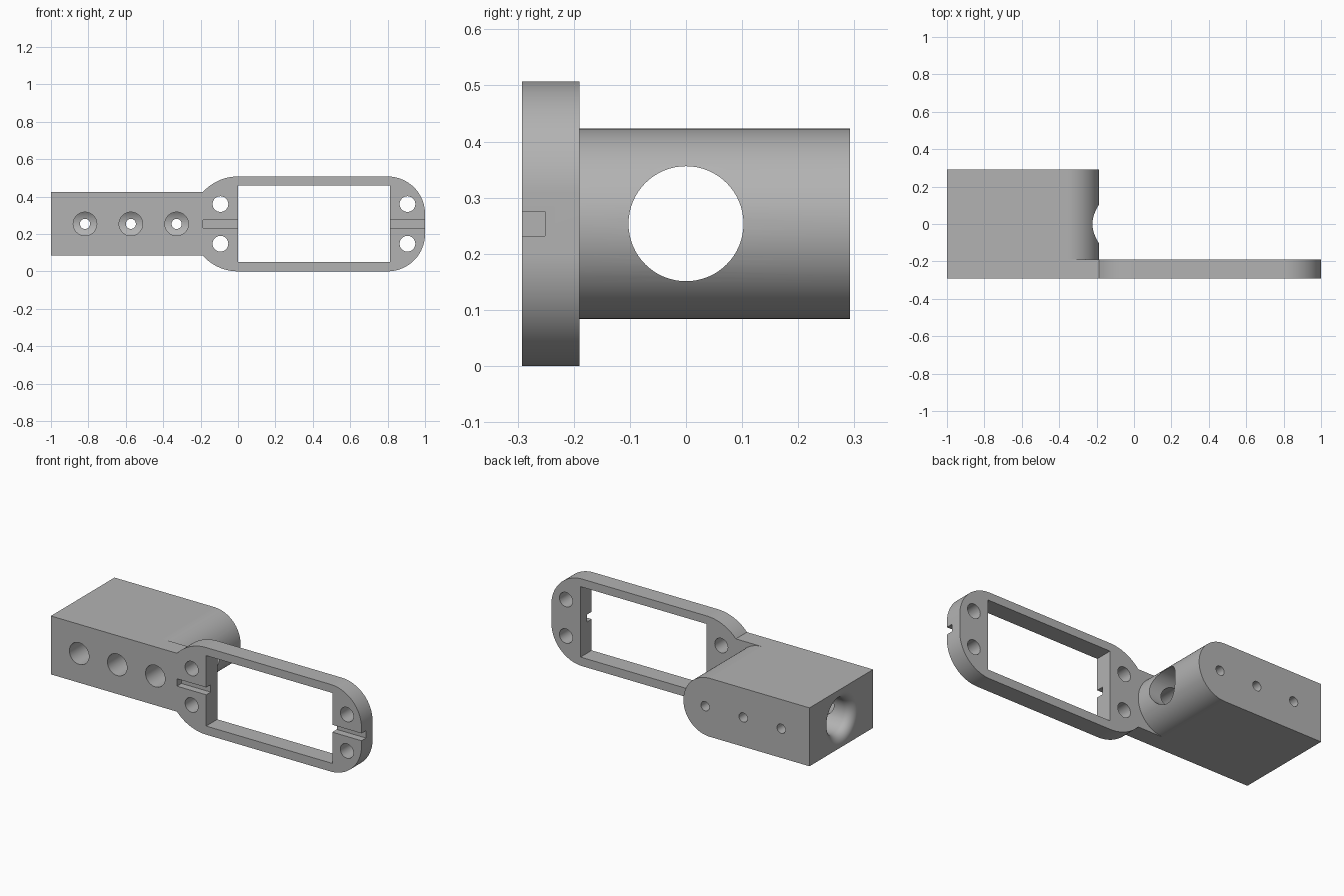
import bpy, bmesh
from math import sin, cos, pi, asin
from mathutils import Matrix, Vector

cube = bpy.data.objects.get("Cube")
if cube:
    bpy.data.objects.remove(cube, do_unlink=True)

grey = bpy.data.materials.new("plain grey")
grey.use_nodes = True
colour = (0.45, 0.45, 0.45, 1)
grey.diffuse_color = colour
grey.node_tree.nodes["Principled BSDF"].inputs["Base Color"].default_value = colour

MID = 0.2535                      # height of the centre line
FRONT, BACK, REAR = -0.2925, 0.2925, -0.19   # block front and back, plate rear
BLOCK, PLATE = 0.17, 0.2535       # half heights
NECK = -0.188                     # where the block meets the plate


def finish(name, bm):
    bmesh.ops.recalc_face_normals(bm, faces=bm.faces[:])
    mesh = bpy.data.meshes.new(name)
    bm.to_mesh(mesh)
    bm.free()
    mesh.materials.append(grey)
    obj = bpy.data.objects.new(name, mesh)
    bpy.context.collection.objects.link(obj)
    return obj


def arc(cx, cz, r, start, end, n=24):
    return [(cx + r * cos(start + (end - start) * i / n),
             cz + r * sin(start + (end - start) * i / n)) for i in range(n + 1)]


def prism(name, outline, y0, y1):
    """Extrude an x-z outline from y0 to y1."""
    bm = bmesh.new()
    face = bm.faces.new([bm.verts.new((x, y0, z)) for x, z in outline])
    new = bmesh.ops.extrude_face_region(bm, geom=[face])["geom"]
    bmesh.ops.translate(bm, vec=(0, y1 - y0, 0),
                        verts=[v for v in new if isinstance(v, bmesh.types.BMVert)])
    return finish(name, bm)


def box(name, x0, x1, y0, y1, z0, z1):
    return prism(name, [(x0, z0), (x1, z0), (x1, z1), (x0, z1)], y0, y1)


def turned(name, profile, axis, n=64):
    """Revolve (distance, radius) pairs about the x or y axis."""
    bm = bmesh.new()
    rings = []
    for d, r in profile:
        ring = []
        for i in range(n):
            u, v = r * cos(2 * pi * i / n), r * sin(2 * pi * i / n)
            ring.append(bm.verts.new((d, u, v) if axis == "x" else (u, d, v)))
        rings.append(ring)
    for a, b in zip(rings, rings[1:]):
        for i in range(n):
            j = (i + 1) % n
            bm.faces.new((a[i], a[j], b[j], b[i]))
    bm.faces.new(rings[0])
    bm.faces.new(rings[-1])
    return finish(name, bm)


def hole(name, x, z, r, y0, y1):
    obj = turned(name, [(y0, r), (y1, r)], "y", 48)
    obj.data.transform(Matrix.Translation(Vector((x, 0, z))))
    return obj


def combine(target, tools, operation):
    """Apply booleans and remove the tools."""
    bpy.context.view_layer.objects.active = target
    for tool in tools:
        tool.hide_render = True
        mod = target.modifiers.new("join", "BOOLEAN")
        mod.operation, mod.solver, mod.object = operation, "EXACT", tool
        bpy.ops.object.modifier_apply(modifier=mod.name)
        bpy.data.objects.remove(tool, do_unlink=True)


# front slab: block front and rounded plate share one outline
turn = asin(BLOCK / PLATE)
corner = 0.2
outline = [(-1, MID - BLOCK)]
outline += arc(0, MID, PLATE, pi + turn, 1.5 * pi)
outline += arc(1 - corner, corner, corner, -pi / 2, 0)
outline += arc(1 - corner, 2 * MID - corner, corner, 0, pi / 2)
outline += arc(0, MID, PLATE, pi / 2, pi - turn)
outline += [(-1, MID + BLOCK)]
bracket = prism("servo_bracket", outline, FRONT, REAR)

# block body with a half-round end
body = prism("block_body", [(-1, MID - BLOCK)]
             + arc(NECK - BLOCK, MID, BLOCK, -pi / 2, pi / 2, 48)
             + [(-1, MID + BLOCK)], REAR, BACK)
combine(bracket, [body], "UNION")

# window and wire grooves
cuts = [box("window", 0, 0.812, -0.4, -0.1, 0.05, 0.46),
        box("left_groove", 0.7, 1.1, -0.4, -0.251, 0.232, 0.275),
        box("right_groove", NECK, 0.1, -0.4, -0.251, 0.232, 0.275)]

# plate mounting holes
for x in (-0.094, 0.906):
    for side in (-1, 1):
        cuts.append(hole("mounting_hole", x, MID + side * 0.106, 0.042, -0.4, -0.1))

# long bore with a flared mouth
bore, flare = 0.1025, 0.052
mouth = [(-1.1, bore + flare)]
mouth += [(-1 + flare - flare * cos(a), bore + flare - flare * sin(a))
          for a in (pi / 2 * i / 12 for i in range(13))]
channel = turned("bore", mouth + [(0.1, bore)], "x")
channel.data.transform(Matrix.Translation(Vector((0, 0, MID))))
cuts.append(channel)

# screw holes: wide in front of the bore, narrow behind
for i in range(3):
    x = -0.818 + 0.245 * i
    cuts.append(hole("screw_access", x, MID, 0.063, -0.4, 0))
    cuts.append(hole("screw_hole", x, MID, 0.027, -0.1, 0.4))
combine(bracket, cuts, "DIFFERENCE")

# smooth curves, crisp edges
bpy.ops.object.select_all(action="DESELECT")
bracket.select_set(True)
bpy.context.view_layer.objects.active = bracket
bpy.ops.object.shade_smooth_by_angle(angle=pi / 6)
weighted = bracket.modifiers.new("even_normals", "WEIGHTED_NORMAL")
weighted.keep_sharp = True
